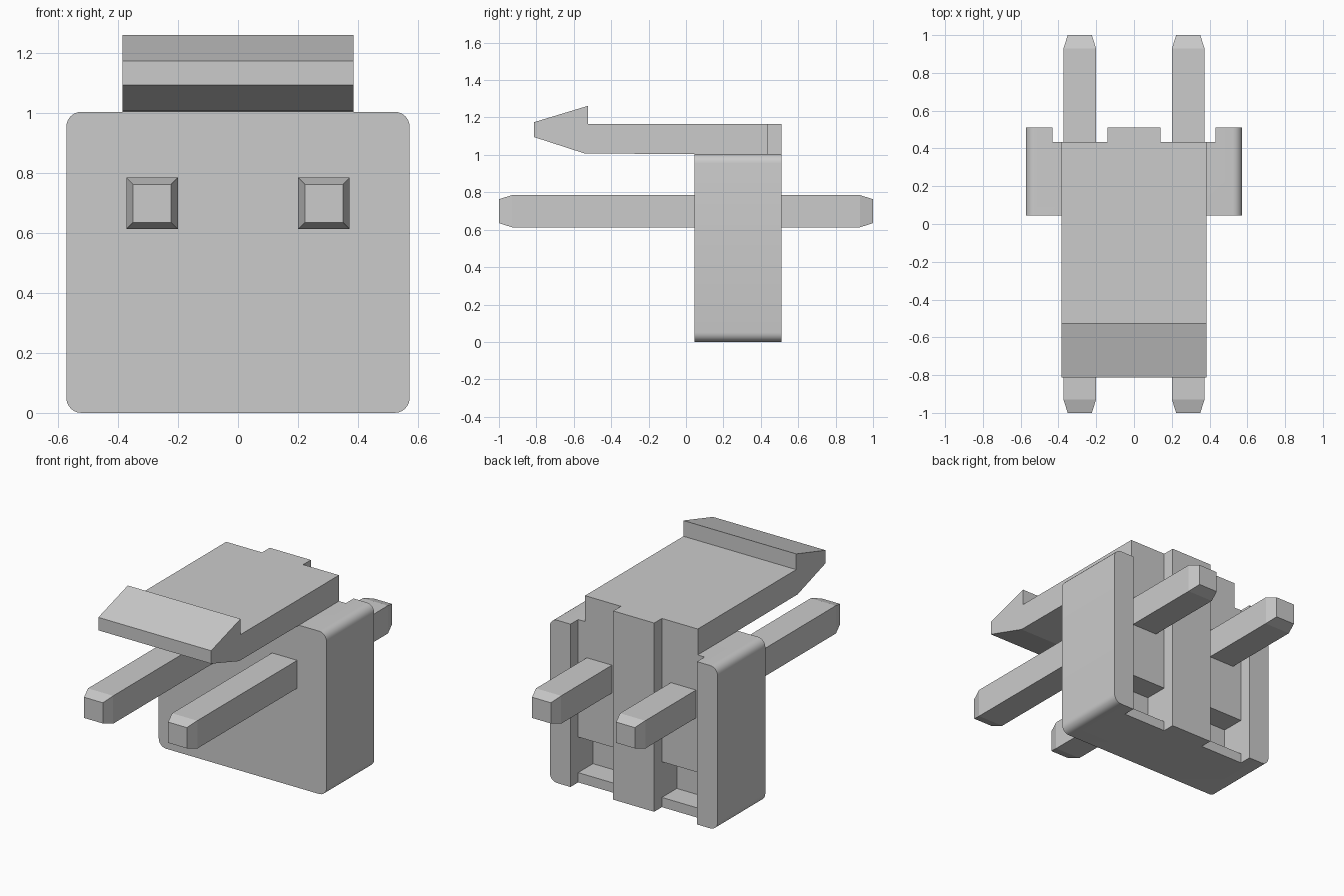
import bpy, bmesh
from mathutils import Vector

if "Cube" in bpy.data.objects:
    bpy.data.objects.remove(bpy.data.objects["Cube"])

grey = bpy.data.materials.new("plain_grey")
grey.diffuse_color = (0.6, 0.6, 0.6, 1)
grey.use_nodes = True
grey.node_tree.nodes["Principled BSDF"].inputs["Base Color"].default_value = grey.diffuse_color


def make_object(name, bm):
    bmesh.ops.recalc_face_normals(bm, faces=bm.faces[:])
    mesh = bpy.data.meshes.new(name)
    bm.to_mesh(mesh)
    bm.free()
    mesh.materials.append(grey)
    obj = bpy.data.objects.new(name, mesh)
    bpy.context.collection.objects.link(obj)
    return obj


def box_bm(lo, hi):
    bm = bmesh.new()
    bmesh.ops.create_cube(bm, size=1)
    lo, hi = Vector(lo), Vector(hi)
    for v in bm.verts:
        v.co = Vector(((lo[i] + hi[i]) / 2 + v.co[i] * (hi[i] - lo[i]) for i in range(3)))
    return bm


def activate(obj):
    bpy.ops.object.select_all(action='DESELECT')
    obj.select_set(True)
    bpy.context.view_layer.objects.active = obj


def cut(obj, lo, hi):
    cutter = make_object("cutter", box_bm(lo, hi))
    cutter.hide_render = True
    mod = obj.modifiers.new("cut", 'BOOLEAN')
    mod.operation = 'DIFFERENCE'
    mod.solver = 'EXACT'
    mod.object = cutter
    activate(obj)
    bpy.ops.object.modifier_apply(modifier=mod.name)
    bpy.data.objects.remove(cutter, do_unlink=True)


# Housing: block with its four front-to-back edges rounded
bm = box_bm((-0.573, 0.045, 0), (0.573, 0.51, 1.005))
edges = [e for e in bm.edges if abs(e.verts[0].co.y - e.verts[1].co.y) > 0.1]
bmesh.ops.bevel(bm, geom=edges, offset=0.05, segments=6, profile=0.5, affect='EDGES')
housing = make_object("housing", bm)

# Rear channels and the pockets at their lower ends
for x0, x1 in ((0.14, 0.432), (-0.432, -0.14)):
    cut(housing, (x0, 0.435, -0.1), (x1, 0.6, 1.1))
    cut(housing, (x0, 0.29, 0.06), (x1, 0.5, 0.28))
activate(housing)
bpy.ops.object.shade_smooth_by_angle()

# Latch arm with barbed tip: side profile (y, z) extruded across x
profile = [(0.435, 1.005), (0.435, 1.165), (-0.525, 1.165), (-0.525, 1.262),
           (-0.812, 1.175), (-0.812, 1.095), (-0.54, 1.007), (0.045, 1.005)]
bm = bmesh.new()
face = bm.faces.new([bm.verts.new((-0.385, y, z)) for y, z in profile])
ext = bmesh.ops.extrude_face_region(bm, geom=[face])
bmesh.ops.translate(bm, vec=(0.77, 0, 0),
                    verts=[g for g in ext["geom"] if isinstance(g, bmesh.types.BMVert)])
make_object("latch_arm", bm)

# Top of the central rear rib, behind the latch arm
make_object("latch_rib", box_bm((-0.14, 0.435, 1.005), (0.14, 0.51, 1.165)))

# Contact pins: square bars with tapered ends
for name, cx in (("left_pin", -0.287), ("right_pin", 0.287)):
    bm = bmesh.new()
    rings = []
    for y, h in ((-1, 0.064), (-0.93, 0.086), (0.93, 0.086), (1, 0.064)):
        rings.append([bm.verts.new((cx + sx * h, y, 0.699 + sz * h))
                      for sx, sz in ((-1, -1), (1, -1), (1, 1), (-1, 1))])
    for a, b in zip(rings, rings[1:]):
        for i in range(4):
            j = (i + 1) % 4
            bm.faces.new((a[i], a[j], b[j], b[i]))
    bm.faces.new(rings[0])
    bm.faces.new(rings[-1])
    make_object(name, bm)
